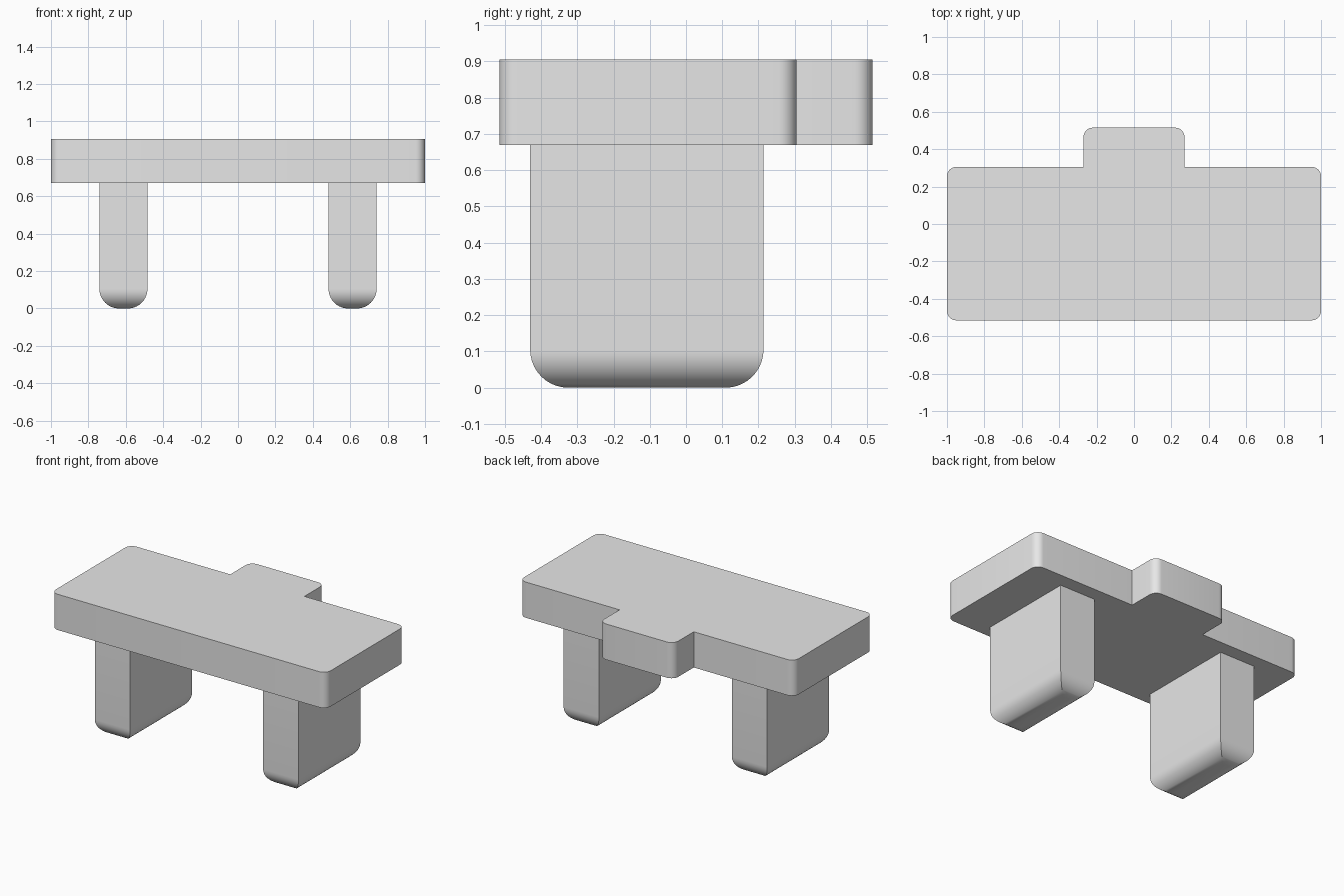
import bpy, bmesh
from math import sin, cos, pi, radians

cube = bpy.data.objects.get("Cube")
if cube:
    bpy.data.objects.remove(cube, do_unlink=True)

grey = bpy.data.materials.new("light grey")
grey.use_nodes = True
grey.diffuse_color = (0.8, 0.8, 0.8, 1)
grey.node_tree.nodes["Principled BSDF"].inputs["Base Color"].default_value = (0.8, 0.8, 0.8, 1)


def finish(bm, name):
    bmesh.ops.recalc_face_normals(bm, faces=bm.faces)
    mesh = bpy.data.meshes.new(name)
    bm.to_mesh(mesh)
    bm.free()
    mesh.materials.append(grey)
    obj = bpy.data.objects.new(name, mesh)
    bpy.context.collection.objects.link(obj)
    bpy.ops.object.select_all(action='DESELECT')
    obj.select_set(True)
    bpy.context.view_layer.objects.active = obj
    bpy.ops.object.shade_smooth_by_angle(angle=radians(30))
    return obj


# Table top: T-shaped outline, outer corners rounded, inner corners sharp
def table_top(bottom=0.67, top=0.905, radius=0.05):
    half = [(1, -0.515), (1, 0.305), (0.27, 0.305), (0.27, 0.515)]
    outline = half + [(-x, y) for x, y in reversed(half)]
    bm = bmesh.new()
    face = bm.faces.new([bm.verts.new((x, y, bottom)) for x, y in outline])
    ext = bmesh.ops.extrude_face_region(bm, geom=[face], use_keep_orig=True)
    for v in ext["geom"]:
        if isinstance(v, bmesh.types.BMVert):
            v.co.z = top
    bmesh.ops.recalc_face_normals(bm, faces=bm.faces)
    corners = [e for e in bm.edges
               if abs(e.verts[0].co.z - e.verts[1].co.z) > 0.1 and e.is_convex]
    bmesh.ops.bevel(bm, geom=corners, offset=radius, segments=8,
                    profile=0.5, affect='EDGES')
    return finish(bm, "table_top")


# Leg: box with rounded bottom rim, built from stacked rectangles
def leg(name, side, top=0.67, radius=0.105, steps=10):
    cx, cy, hx, hy = side * 0.6125, -0.108, 0.1285, 0.322
    levels = [(0, top)]
    for i in range(steps + 1):
        a = i / steps * pi / 2
        levels.append((radius * (1 - cos(a)), radius * (1 - sin(a))))
    bm = bmesh.new()
    rings = []
    for inset, z in levels:
        rings.append([bm.verts.new((cx + sx * (hx - inset), cy + sy * (hy - inset), z))
                      for sx, sy in ((-1, -1), (1, -1), (1, 1), (-1, 1))])
    for a, b in zip(rings, rings[1:]):
        for i in range(4):
            j = (i + 1) % 4
            bm.faces.new((a[i], a[j], b[j], b[i]))
    bm.faces.new(rings[0])
    bm.faces.new(rings[-1])
    return finish(bm, name)


table_top()
leg("left_leg", 1)
leg("right_leg", -1)
